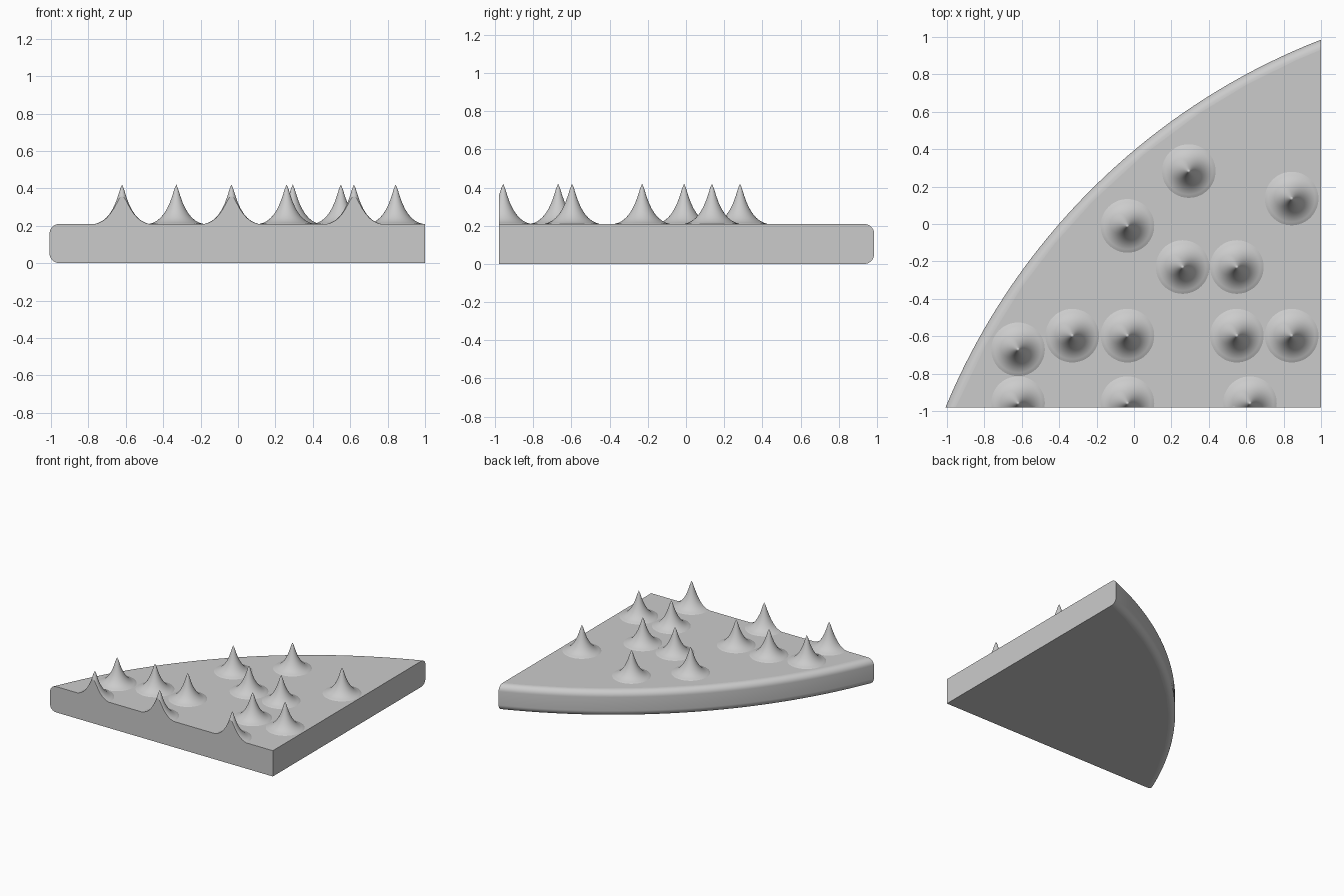
import bpy, bmesh, math
from mathutils import Vector

if "Cube" in bpy.data.objects:
    bpy.data.objects.remove(bpy.data.objects["Cube"], do_unlink=True)

FRONT, SIDE, TOP = -0.98, 1.0, 0.21      # cut planes and slab thickness
RADIUS, FILLET = 3.58, 0.05
CENTRE = Vector((2.30, -2.35, 0))        # centre of the large disc

grey = bpy.data.materials.new("stone_grey")
grey.use_nodes = True
colour = (0.6, 0.6, 0.6, 1)
grey.diffuse_color = colour
grey.node_tree.nodes["Principled BSDF"].inputs["Base Color"].default_value = colour


def lathe(profile, centre, steps):
    """Spin a (radius, height) profile about a vertical axis."""
    bm = bmesh.new()
    verts = [bm.verts.new(centre + Vector((r, 0, z))) for r, z in profile]
    edges = [bm.edges.new(pair) for pair in zip(verts, verts[1:])]
    bmesh.ops.spin(bm, geom=verts + edges, cent=centre, axis=(0, 0, 1),
                   angle=math.tau, steps=steps)
    bmesh.ops.remove_doubles(bm, verts=bm.verts, dist=0.0001)
    bmesh.ops.recalc_face_normals(bm, faces=bm.faces)
    return bm


def cut(bm, point, normal):
    """Trim everything beyond a plane and cap the opening."""
    bmesh.ops.bisect_plane(bm, geom=bm.verts[:] + bm.edges[:] + bm.faces[:],
                           plane_co=point, plane_no=normal, clear_outer=True)
    rim = [e for e in bm.edges if e.is_boundary]
    if rim:
        bmesh.ops.holes_fill(bm, edges=rim, sides=0)
    bmesh.ops.recalc_face_normals(bm, faces=bm.faces)


def finish(bm, name):
    """Smooth the curved faces and keep the caps and flats crisp."""
    for f in bm.faces:
        n = f.normal
        f.smooth = max(abs(n.z), -n.y, n.x) < 0.9999
    mesh = bpy.data.meshes.new(name)
    bm.to_mesh(mesh)
    bm.free()
    mesh.materials.append(grey)
    obj = bpy.data.objects.new(name, mesh)
    bpy.context.collection.objects.link(obj)


# Slab: a corner of a large disc with a rounded rim
rim = []
for i in range(9):
    a = math.radians(90 * i / 8)
    rim.append((RADIUS - FILLET + FILLET * math.sin(a),
                FILLET - FILLET * math.cos(a)))
rim += [(r, TOP - z) for r, z in reversed(rim)]
slab = lathe([(0, 0)] + rim + [(0, TOP)], CENTRE, 300)
cut(slab, (SIDE, 0, 0), (1, 0, 0))
cut(slab, (0, FRONT, 0), (0, -1, 0))
bmesh.ops.dissolve_limit(slab, angle_limit=math.radians(0.3),
                         verts=slab.verts, edges=slab.edges)
finish(slab, "slab")

# Spikes: flared points, the front row sliced by the front face
spike_profile = [(0, 0.205), (0.15, 0.205), (0.142, 0.211), (0.125, 0.216),
                 (0.105, 0.226), (0.085, 0.242), (0.067, 0.263),
                 (0.05, 0.29), (0.035, 0.322), (0.022, 0.358),
                 (0.01, 0.397), (0, 0.42)]
rows = {
    0.283: [0.293],
    0.136: [0.843],
    -0.01: [-0.035],
    -0.23: [0.26, 0.55],
    -0.597: [-0.33, -0.035, 0.55, 0.843],
    -0.67: [-0.62],
    -0.958: [-0.62, -0.035, 0.62],
}
count = 0
for y, xs in rows.items():
    for x in xs:
        count += 1
        spike = lathe(spike_profile, Vector((x, y, 0)), 48)
        if y - 0.15 < FRONT:
            cut(spike, (0, FRONT, 0), (0, -1, 0))
        finish(spike, f"spike_{count}")
